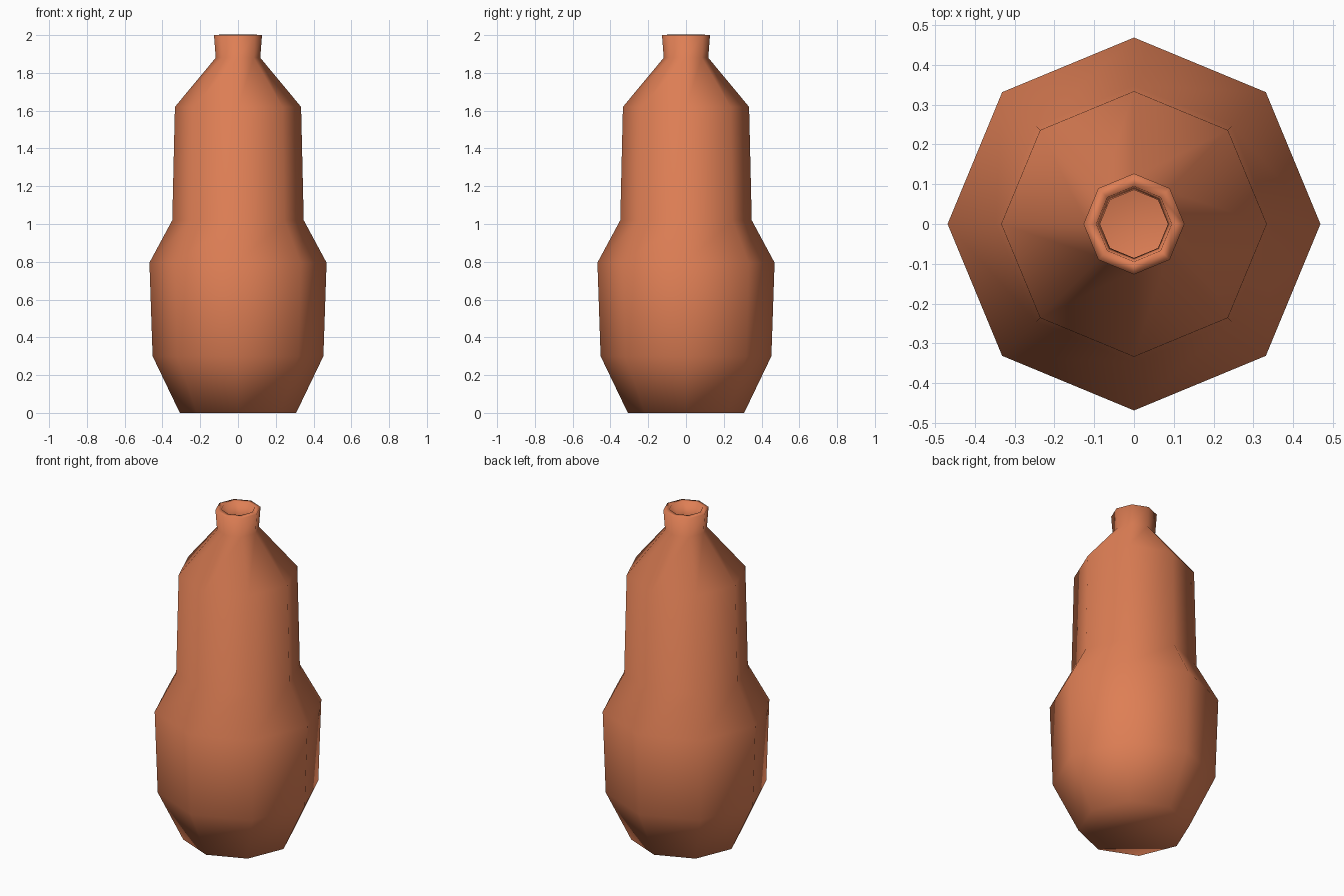
import bpy, bmesh, math

if "Cube" in bpy.data.objects:
    bpy.data.objects.remove(bpy.data.objects["Cube"])

SIDES = 8
# Outer profile (radius, height), base to lip
PROFILE = [(0.308, 0.0), (0.452, 0.30), (0.469, 0.795), (0.348, 1.02),
           (0.334, 1.62), (0.118, 1.88), (0.127, 2.0)]

# Bottle body: octagonal rings with a closed base and open mouth
bm = bmesh.new()
rings = []
for r, z in PROFILE:
    rings.append([bm.verts.new((r * math.cos(2 * math.pi * i / SIDES),
                                r * math.sin(2 * math.pi * i / SIDES), z))
                  for i in range(SIDES)])
for low, high in zip(rings, rings[1:]):
    for i in range(SIDES):
        j = (i + 1) % SIDES
        bm.faces.new((low[i], low[j], high[j], high[i]))
bm.faces.new(rings[0][::-1])
for f in bm.faces:
    f.smooth = True

mesh = bpy.data.meshes.new("bottle")
bm.to_mesh(mesh)
bm.free()
bottle = bpy.data.objects.new("bottle", mesh)
bpy.context.collection.objects.link(bottle)

# Wall thickness, inwards
shell = bottle.modifiers.new("wall", 'SOLIDIFY')
shell.thickness = 0.03
shell.offset = -1
shell.use_even_offset = True

# Terracotta colour
clay = bpy.data.materials.new("clay")
clay.diffuse_color = (0.73, 0.21, 0.09, 1)
clay.use_nodes = True
clay.node_tree.nodes["Principled BSDF"].inputs["Base Color"].default_value = clay.diffuse_color
mesh.materials.append(clay)
